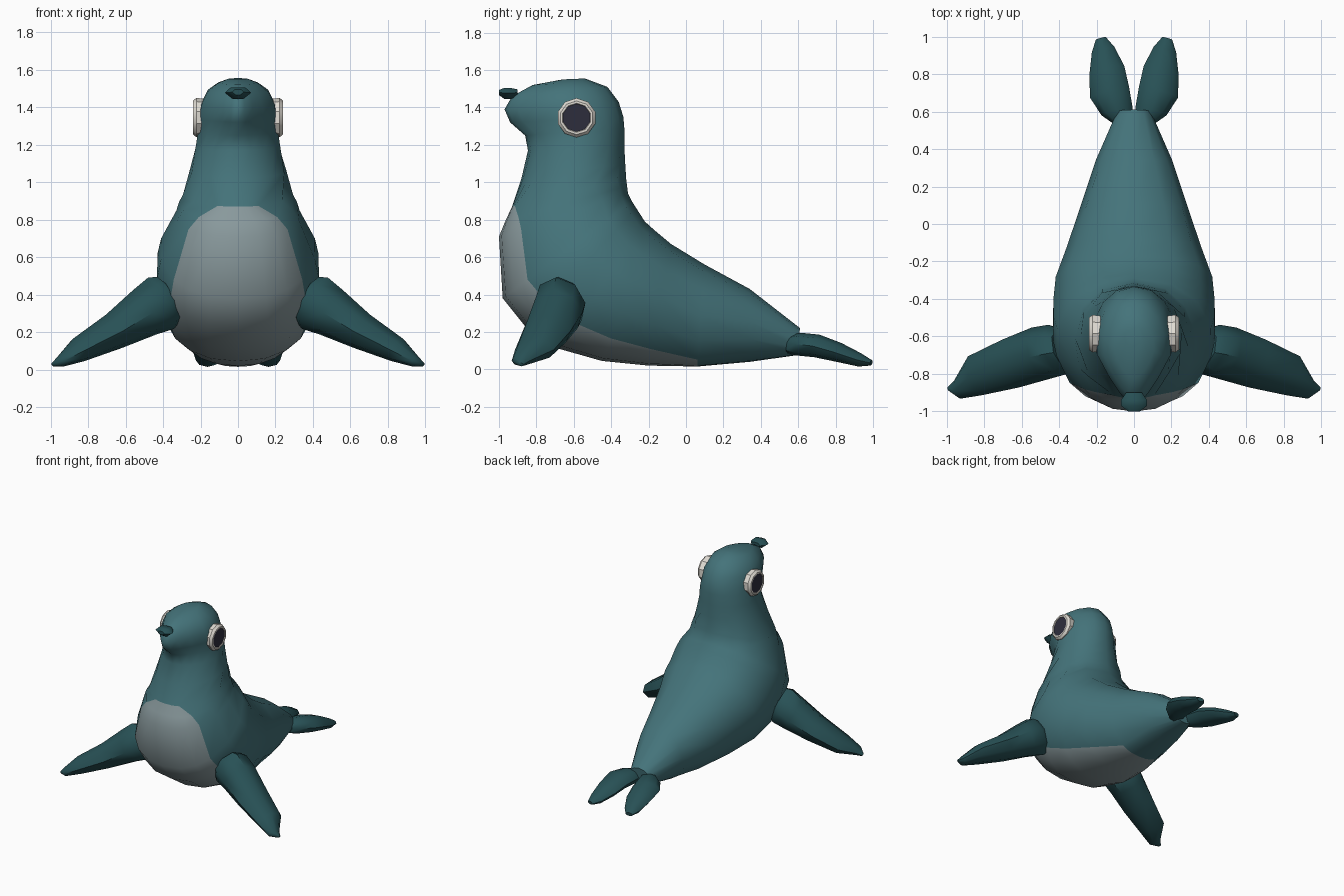
import bpy, bmesh, math
from mathutils import Vector

if "Cube" in bpy.data.objects:
    bpy.data.objects.remove(bpy.data.objects["Cube"])


def material(name, rgb):
    m = bpy.data.materials.new(name)
    m.diffuse_color = (*rgb, 1)
    m.use_nodes = True
    m.node_tree.nodes["Principled BSDF"].inputs["Base Color"].default_value = m.diffuse_color
    return m


TEAL = material("teal", (0.058, 0.172, 0.195))
DARK_TEAL = material("dark teal", (0.021, 0.082, 0.092))
GREY = material("belly grey", (0.25, 0.32, 0.335))
CREAM = material("cream", (0.75, 0.72, 0.66))
NAVY = material("dark navy", (0.027, 0.027, 0.046))


def loft(name, rings, mats, rule=None, angle=45):
    """Skin a list of equal-length point rings and cap both ends."""
    bm = bmesh.new()
    loops = [[bm.verts.new(p) for p in ring] for ring in rings]
    n = len(loops[0])
    for r in range(len(loops) - 1):
        for i in range(n):
            j = (i + 1) % n
            f = bm.faces.new((loops[r][i], loops[r][j], loops[r + 1][j], loops[r + 1][i]))
            f.material_index = rule(r, i) if rule else 0
    bm.faces.new(loops[0])
    end = bm.faces.new(loops[-1])
    end.material_index = rule(len(loops) - 1, 0) if rule else 0
    bmesh.ops.recalc_face_normals(bm, faces=bm.faces)
    mesh = bpy.data.meshes.new(name)
    bm.to_mesh(mesh)
    bm.free()
    for m in mats:
        mesh.materials.append(m)
    ob = bpy.data.objects.new(name, mesh)
    bpy.context.collection.objects.link(ob)
    bpy.ops.object.select_all(action='DESELECT')
    ob.select_set(True)
    bpy.context.view_layer.objects.active = ob
    bpy.ops.object.shade_smooth_by_angle(angle=math.radians(angle))
    return ob


# Body sections: back y, z, front y, z, half width, belly edge angle, snout taper
SECTIONS = [
    (0.61, 0.22, 0.59, 0.075, 0.09, 40, 0),
    (0.34, 0.43, 0.34, 0.04, 0.205, 40, 0),
    (0.10, 0.56, 0.06, 0.015, 0.29, 30, 0),
    (-0.08, 0.67, -0.20, 0.02, 0.365, 43, 0),
    (-0.17, 0.745, -0.45, 0.045, 0.425, 49, 0),
    (-0.22, 0.79, -0.68, 0.11, 0.44, 53, 0),
    (-0.265, 0.86, -0.86, 0.23, 0.44, 53, 0),
    (-0.29, 0.90, -0.98, 0.38, 0.42, 52, 0),
    (-0.31, 0.94, -1.00, 0.71, 0.335, 49, 0),
    (-0.315, 0.98, -0.965, 0.795, 0.315, 38, 0),
    (-0.32, 1.02, -0.93, 0.87, 0.295, 18, 0),
    (-0.325, 1.10, -0.88, 1.02, 0.26, 45, 0),
    (-0.33, 1.20, -0.845, 1.17, 0.23, 60, 0.1),
    (-0.33, 1.29, -0.86, 1.25, 0.222, 60, 0.3),
    (-0.335, 1.35, -0.94, 1.32, 0.217, 60, 0.5),
    (-0.36, 1.43, -0.97, 1.39, 0.21, 60, 0.55),
    (-0.42, 1.51, -0.93, 1.46, 0.17, 60, 0.5),
    (-0.50, 1.54, -0.82, 1.52, 0.11, 60, 0.3),
    (-0.54, 1.555, -0.66, 1.55, 0.05, 60, 0),
]
HALF, EDGE = 8, 3


def body_ring(by, bz, fy, fz, w, edge, taper):
    angles = [edge * i / EDGE for i in range(EDGE)]
    angles += [edge + (180 - edge) * i / (HALF - EDGE) for i in range(HALF - EDGE + 1)]
    angles += [-a for a in reversed(angles[1:-1])]
    power = 0.85 if fz < 1 else 1
    back, front = Vector((0, by, bz)), Vector((0, fy, fz))
    pts = []
    for a in angles:
        c, s = math.cos(math.radians(a)), math.sin(math.radians(a))
        p = back.lerp(front, (1 + c) / 2)
        p.x = math.copysign(abs(s) ** power, s) * w * (1 - taper * max(0, c))
        pts.append(p)
    return pts


def belly(r, i):
    return int(2 <= r <= 9 and (i < EDGE or i >= 2 * HALF - EDGE))


loft("body", [body_ring(*s) for s in SECTIONS], (TEAL, GREY), belly, 60)


def flipper(name, side, sections, sides=8):
    """Elliptical sections square to the limb: centre x, y, z, half width, half depth."""
    axis = (Vector(sections[-1][:3]) - Vector(sections[0][:3])).normalized()
    u = axis.cross(Vector((0, 0, 1))).normalized()
    v = u.cross(axis)
    rings = []
    for x, y, z, a, b in sections:
        ring = []
        for k in range(sides):
            t = math.tau * k / sides
            p = Vector((x, y, z)) + u * a * math.cos(t) + v * b * math.sin(t)
            ring.append((p.x * side, p.y, max(p.z, 0)))
        rings.append(ring)
    loft(name, rings, (DARK_TEAL,))


def eye(name, side, sides=10):
    """Shallow disc with a raised rim and a dark pupil."""
    rings = []
    for x, r in ((0.18, 0.10), (0.222, 0.105), (0.24, 0.09), (0.24, 0.078), (0.235, 0.075)):
        rings.append([(side * x, -0.585 + r * math.cos(math.tau * (k + 0.5) / sides),
                       1.345 + r * math.sin(math.tau * (k + 0.5) / sides)) for k in range(sides)])
    loft(name, rings, (CREAM, NAVY), lambda r, i: int(r == 4), 30)


for side, label in ((1, "right"), (-1, "left")):
    flipper("front_flipper_" + label, side, [
        (0.37, -0.665, 0.375, 0.115, 0.135), (0.41, -0.67, 0.355, 0.14, 0.155),
        (0.50, -0.69, 0.305, 0.145, 0.135), (0.66, -0.745, 0.205, 0.135, 0.10),
        (0.85, -0.81, 0.105, 0.11, 0.068), (0.945, -0.885, 0.045, 0.05, 0.032),
        (0.99, -0.88, 0.025, 0.012, 0.01)])
    flipper("hind_flipper_" + label, side, [
        (0.065, 0.55, 0.135, 0.05, 0.05), (0.09, 0.60, 0.135, 0.085, 0.062),
        (0.13, 0.70, 0.125, 0.108, 0.062), (0.145, 0.82, 0.09, 0.096, 0.052),
        (0.165, 0.93, 0.05, 0.062, 0.036), (0.177, 0.99, 0.035, 0.028, 0.015)])
    eye("eye_" + label, side)

# Nose: wide flat top narrowing to a point below
NOSE = [(0.07, 1.477), (0.04, 1.505), (-0.04, 1.505), (-0.07, 1.477), (-0.03, 1.445), (0.03, 1.445)]
loft("nose", [[(x * s, y, 1.484 + (z - 1.484) * s) for x, z in NOSE]
              for y, s in ((-0.90, 0.6), (-0.94, 1.0), (-0.97, 1.0), (-1.0, 0.45))], (DARK_TEAL,))
